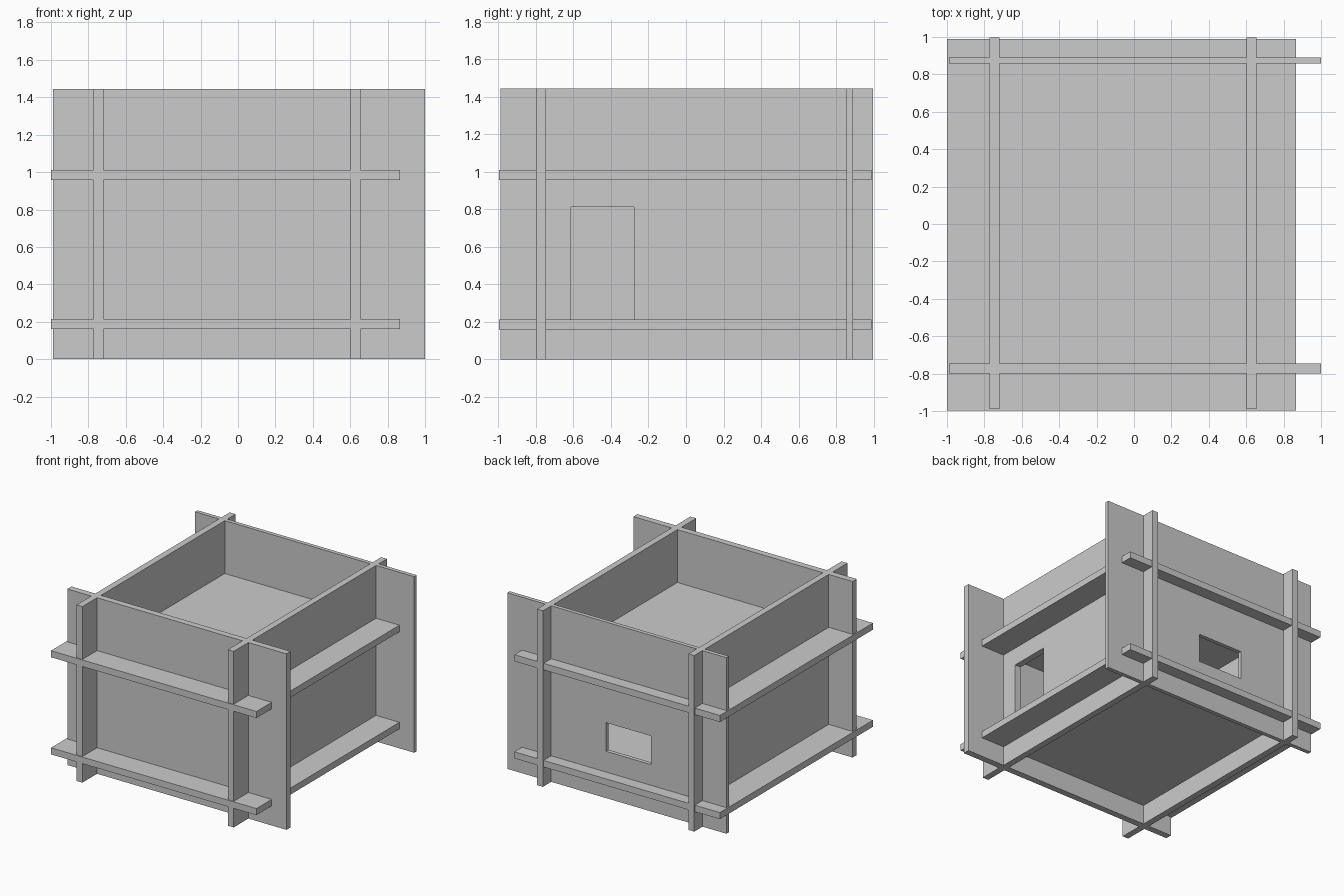
import bpy, bmesh
from mathutils import Vector

if "Cube" in bpy.data.objects:
    bpy.data.objects.remove(bpy.data.objects["Cube"])


def box(name, x, y, z):
    """Axis-aligned box from (min, max) ranges."""
    lo, hi = Vector((x[0], y[0], z[0])), Vector((x[1], y[1], z[1]))
    mid, size = (lo + hi) / 2, hi - lo
    bm = bmesh.new()
    bmesh.ops.create_cube(bm, size=1)
    bmesh.ops.scale(bm, vec=size, verts=bm.verts)
    mesh = bpy.data.meshes.new(name)
    bm.to_mesh(mesh)
    bm.free()
    obj = bpy.data.objects.new(name, mesh)
    obj.location = mid
    bpy.context.collection.objects.link(obj)
    return obj


def cut(panel, x, y, z):
    """Cut a rectangular opening through a panel."""
    cutter = box("opening_cutter", x, y, z)
    mod = panel.modifiers.new("opening", 'BOOLEAN')
    mod.operation = 'DIFFERENCE'
    mod.solver = 'EXACT'
    mod.object = cutter
    bpy.context.view_layer.objects.active = panel
    bpy.ops.object.modifier_apply(modifier=mod.name)
    bpy.data.objects.remove(cutter)


HEIGHT = (0, 1.445)

# Floor slabs that run past the walls on every side
for name, z in (("lower_floor", (0.16, 0.214)), ("upper_floor", (0.957, 1.011))):
    box(name, (-1, 0.866), (-0.997, 0.989), z)

# Side walls
left_wall = box("left_wall", (-0.773, -0.72), (-0.99, 0.997), HEIGHT)
right_wall = box("right_wall", (0.601, 0.654), (-0.99, 0.997), HEIGHT)

# Front wall and thinner back wall
front_wall = box("front_wall", (-0.99, 1), (-0.80, -0.747), HEIGHT)
back_wall = box("back_wall", (-0.99, 1), (0.857, 0.89), HEIGHT)

# Doorway in the right wall, window in the back wall
cut(right_wall, (0.5, 0.8), (-0.612, -0.277), (0.214, 0.812))
cut(back_wall, (-0.305, 0.105), (0.7, 1.0), (0.384, 0.619))
